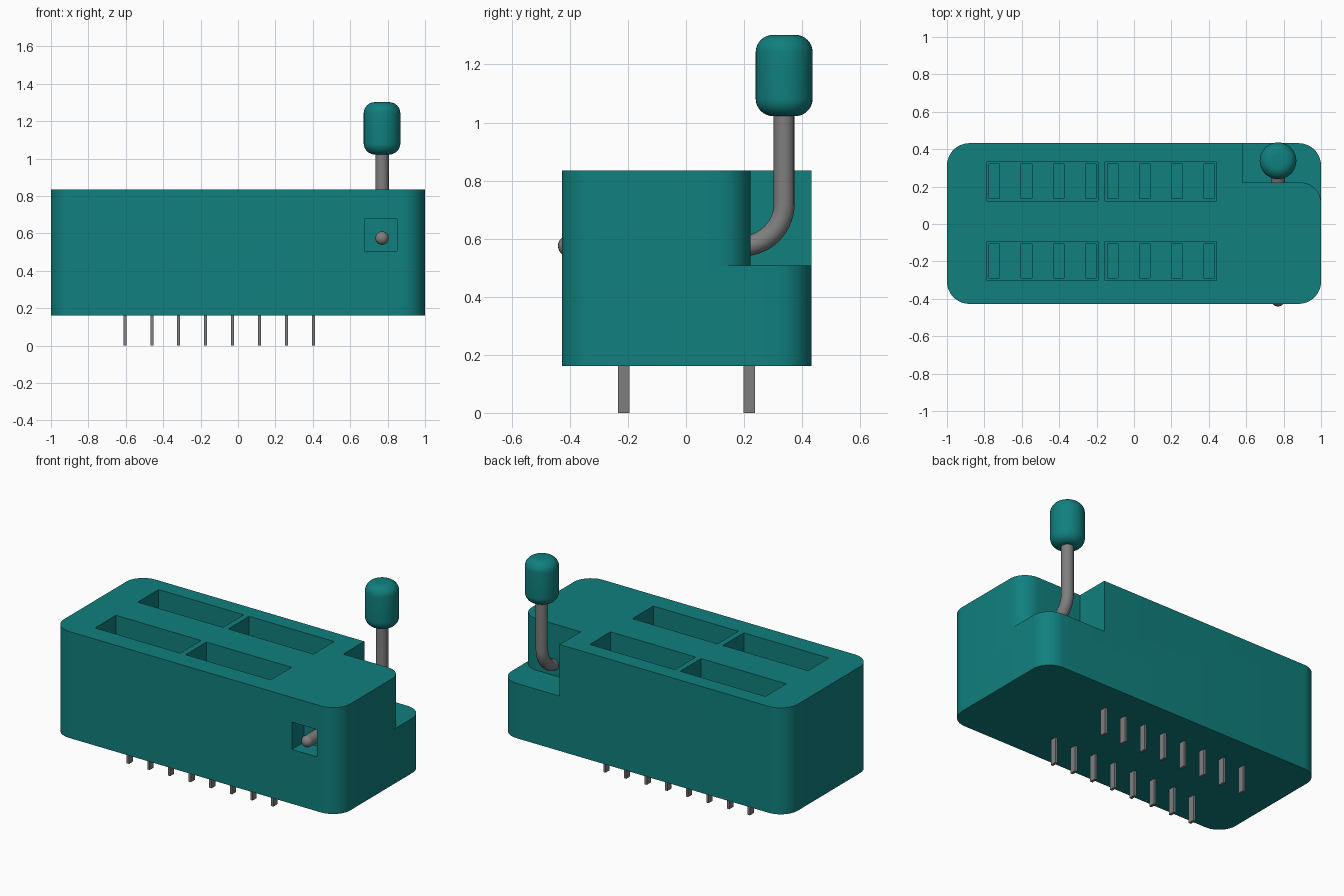
import bpy, bmesh, math
from mathutils import Matrix, Vector

if "Cube" in bpy.data.objects:
    bpy.data.objects.remove(bpy.data.objects["Cube"], do_unlink=True)


def material(name, rgb):
    m = bpy.data.materials.new(name)
    m.use_nodes = True
    m.diffuse_color = (*rgb, 1)
    m.node_tree.nodes["Principled BSDF"].inputs["Base Color"].default_value = (*rgb, 1)
    return m


TEAL = material("teal plastic", (0.005, 0.215, 0.208))
STEEL = material("grey metal", (0.21, 0.21, 0.21))


def finish(bm, name, mat):
    bmesh.ops.recalc_face_normals(bm, faces=bm.faces)
    me = bpy.data.meshes.new(name)
    bm.to_mesh(me)
    bm.free()
    me.materials.append(mat)
    ob = bpy.data.objects.new(name, me)
    bpy.context.collection.objects.link(ob)
    return ob


def select(ob):
    bpy.ops.object.select_all(action='DESELECT')
    ob.select_set(True)
    bpy.context.view_layer.objects.active = ob


def smooth(ob, angle=35):
    select(ob)
    bpy.ops.object.shade_smooth_by_angle(angle=math.radians(angle))


def arc(cx, cy, r, a0, a1, n=12):
    return [(cx + r * math.cos(math.radians(a0 + (a1 - a0) * i / n)),
             cy + r * math.sin(math.radians(a0 + (a1 - a0) * i / n))) for i in range(n + 1)]


def prism(name, outline, z0, z1, mat):
    bm = bmesh.new()
    face = bm.faces.new([bm.verts.new((x, y, z0)) for x, y in outline])
    ext = bmesh.ops.extrude_face_region(bm, geom=[face])
    bmesh.ops.translate(bm, vec=(0, 0, z1 - z0),
                        verts=[v for v in ext["geom"] if isinstance(v, bmesh.types.BMVert)])
    return finish(bm, name, mat)


def box(name, x0, x1, y0, y1, z0, z1, mat):
    return prism(name, [(x0, y0), (x1, y0), (x1, y1), (x0, y1)], z0, z1, mat)


def cut(target, cutter):
    mod = target.modifiers.new("cut", 'BOOLEAN')
    mod.operation, mod.solver, mod.object = 'DIFFERENCE', 'EXACT', cutter
    select(target)
    bpy.ops.object.modifier_apply(modifier=mod.name)
    bpy.data.objects.remove(cutter, do_unlink=True)


# Socket body with rounded vertical corners
Y0, Y1, Z0, Z1, R = -0.427, 0.432, 0.162, 0.834, 0.12
outline = (arc(1 - R, Y1 - R, R, 0, 90) + arc(-1 + R, Y1 - R, R, 90, 180)
           + arc(-1 + R, Y0 + R, R, 180, 270) + arc(1 - R, Y0 + R, R, 270, 360))
body = prism("socket_body", outline, Z0, Z1, TEAL)

# Lever notch in the back left corner, with a rounded inner wall end
notch = ([(0.58, 0.222)] + arc(0.89, 0.112, 0.11, 90, 0)
         + [(1.1, 0.112), (1.1, 0.6), (0.58, 0.6)])
cut(body, prism("notch_cutter", notch, 0.508, 1.0, TEAL))

# Square window in the front for the lever end
cut(body, box("window_cutter", 0.675, 0.85, -0.6, Y0 + 0.12, 0.505, 0.678, TEAL))

# Four long pockets, each with four contact slots in its floor
FLOOR = 0.55
for yc in (0.228, -0.198):
    for x0 in (-0.787, -0.155):
        cut(body, box("pocket_cutter", x0, x0 + 0.595, yc - 0.104, yc + 0.104, FLOOR, 1, TEAL))
        for i in range(4):
            sx = x0 + 0.012 + 0.172 * i
            cut(body, box("slot_cutter", sx, sx + 0.057, yc - 0.092, yc + 0.092,
                          FLOOR - 0.1, FLOOR + 0.1, TEAL))
smooth(body)

# Two rows of eight flat pins
for row, yc in (("front", -0.215), ("back", 0.218)):
    for i in range(8):
        x = -0.605 + 0.144 * i
        box(f"{row}_pin_{i + 1}", x - 0.008, x + 0.008, yc - 0.02, yc + 0.02, 0, Z0 + 0.02, STEEL)

# Bent lever rod
LX, LY, LZ, BEND, ROD = 0.77, 0.338, 0.575, 0.145, 0.036
path = [(LY, 1.06)] + arc(LY - BEND, LZ + BEND, BEND, 0, -90, 14) + [(-0.405, LZ)]
curve = bpy.data.curves.new("lever_rod", 'CURVE')
curve.dimensions = '3D'
curve.bevel_depth = ROD
curve.bevel_resolution = 6
curve.use_fill_caps = True
spline = curve.splines.new('POLY')
spline.points.add(len(path) - 1)
for p, (y, z) in zip(spline.points, path):
    p.co = (LX, y, z, 1)
curve.materials.append(STEEL)
rod = bpy.data.objects.new("lever_rod", curve)
bpy.context.collection.objects.link(rod)
select(rod)
bpy.ops.object.convert(target='MESH')
smooth(bpy.context.view_layer.objects.active, 50)

# Rounded front tip of the lever
bm = bmesh.new()
bmesh.ops.create_uvsphere(bm, u_segments=20, v_segments=12, radius=ROD,
                          matrix=Matrix.Translation((LX, -0.405, LZ)))
smooth(finish(bm, "lever_tip", STEEL))

# Knob turned from a rounded profile
KR, KF, KB, KT = 0.098, 0.06, 1.022, 1.302
profile = ([(0, KB)] + arc(KR - KF, KB + KF, KF, -90, 0, 8)
           + arc(KR - KF, KT - KF, KF, 0, 90, 8) + [(0, KT)])
bm = bmesh.new()
vs = [bm.verts.new((LX + r, LY, z)) for r, z in profile]
es = [bm.edges.new(pair) for pair in zip(vs, vs[1:])]
bmesh.ops.spin(bm, geom=vs + es, cent=(LX, LY, 0), axis=(0, 0, 1),
               angle=math.tau, steps=36)
bmesh.ops.remove_doubles(bm, verts=bm.verts, dist=0.0005)
smooth(finish(bm, "lever_knob", TEAL), 50)
